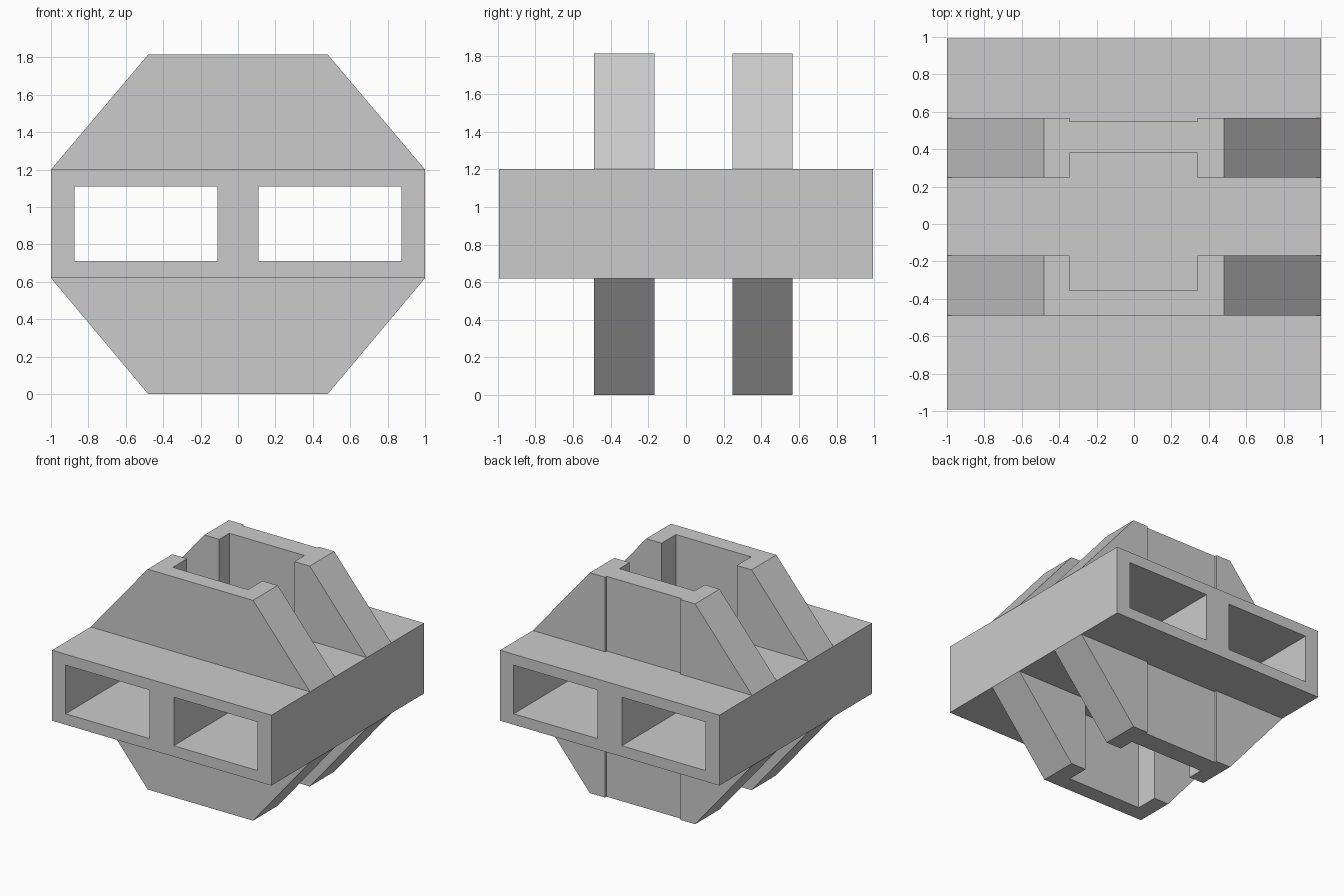
import bpy
import bmesh

if "Cube" in bpy.data.objects:
    bpy.data.objects.remove(bpy.data.objects["Cube"])

# Single matte grey
grey = bpy.data.materials.new("plain grey")
grey.use_nodes = True
grey.diffuse_color = (0.6, 0.6, 0.6, 1)
grey.node_tree.nodes["Principled BSDF"].inputs["Base Color"].default_value = (0.6, 0.6, 0.6, 1)

HALF_DEPTH = 0.993
SLAB_BOTTOM, SLAB_TOP, HEIGHT = 0.62, 1.20, 1.815


def prism(name, outline, y0, y1):
    """Extrude an (x, z) outline from y0 to y1."""
    bm = bmesh.new()
    face = bm.faces.new([bm.verts.new((x, y0, z)) for x, z in outline])
    grown = bmesh.ops.extrude_face_region(bm, geom=[face])["geom"]
    verts = [v for v in grown if isinstance(v, bmesh.types.BMVert)]
    bmesh.ops.translate(bm, verts=verts, vec=(0, y1 - y0, 0))
    bmesh.ops.recalc_face_normals(bm, faces=bm.faces)
    mesh = bpy.data.meshes.new(name)
    bm.to_mesh(mesh)
    bm.free()
    mesh.materials.append(grey)
    obj = bpy.data.objects.new(name, mesh)
    bpy.context.collection.objects.link(obj)
    return obj


def rect(x0, x1, z0, z1):
    return [(x0, z0), (x1, z0), (x1, z1), (x0, z1)]


def cut(target, outline, y0, y1):
    """Subtract a prism from the target and discard the cutter."""
    cutter = prism("cutter", outline, y0, y1)
    cutter.hide_render = True
    mod = target.modifiers.new("cut", "BOOLEAN")
    mod.operation = "DIFFERENCE"
    mod.solver = "EXACT"
    mod.object = cutter
    bpy.context.view_layer.objects.active = target
    bpy.ops.object.modifier_apply(modifier=mod.name)
    bpy.data.objects.remove(cutter)


# Central slab with two rectangular tunnels running front to back
slab = prism("slab", rect(-1, 1, SLAB_BOTTOM, SLAB_TOP), -HALF_DEPTH, HALF_DEPTH)
for x0, x1 in ((-0.875, -0.11), (0.11, 0.875)):
    cut(slab, rect(x0, x1, 0.71, 1.11), -1.2, 1.2)

# Tapered fins above and below, recessed along the middle
channel = rect(-0.345, 0.34, -0.3, 2.2)
for level, base, tip in (("upper", SLAB_TOP, HEIGHT), ("lower", SLAB_BOTTOM, 0)):
    outline = [(-1, base), (1, base), (0.48, tip), (-0.48, tip)]

    front = prism(level + "_front_fin", outline, -0.49, -0.168)
    cut(front, channel, -0.355, 0)

    back = prism(level + "_back_fin", outline, 0.248, 0.567)
    cut(back, channel, 0.1, 0.38)
    cut(back, channel, 0.547, 0.7)
